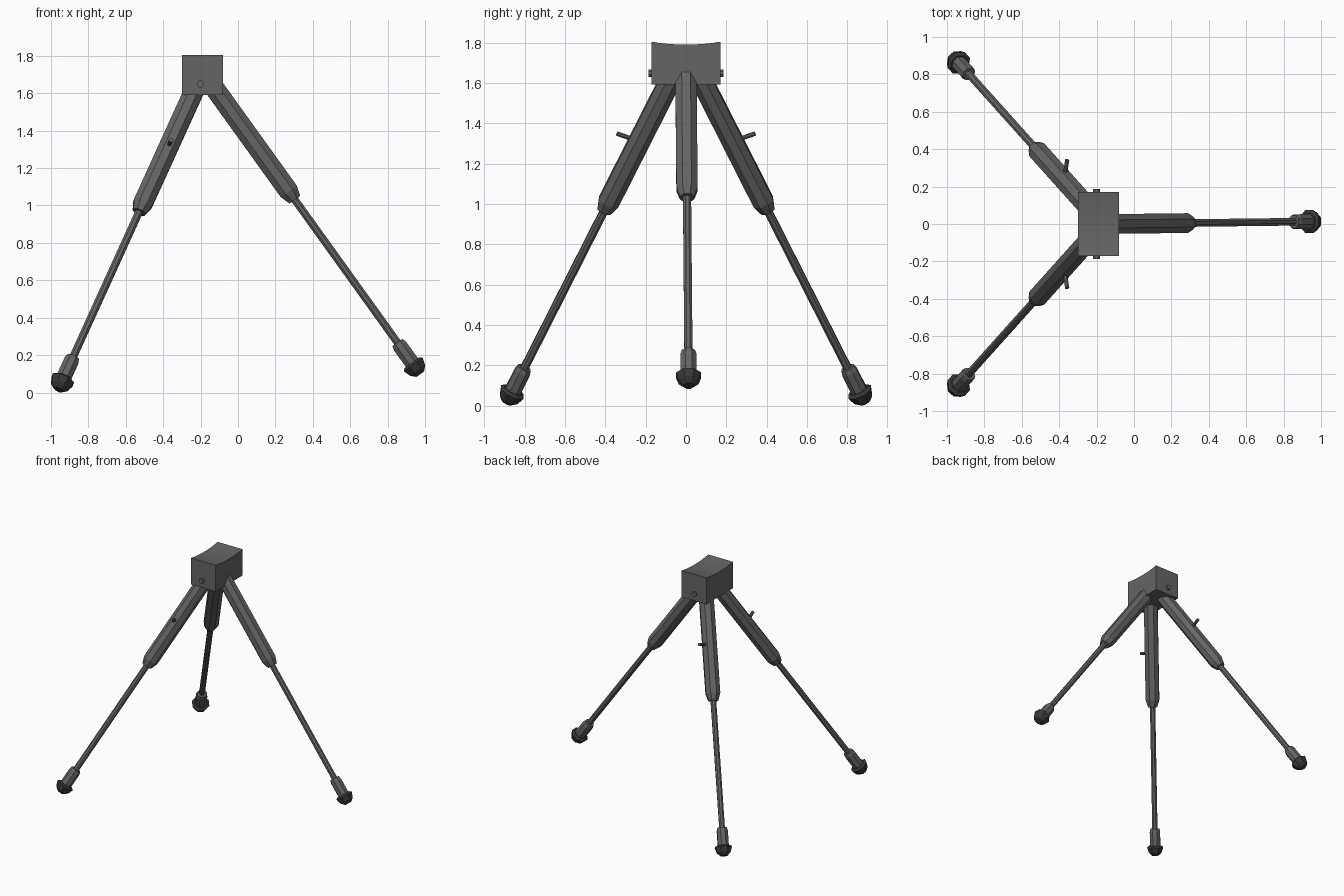
import bpy, bmesh, math
from mathutils import Vector, Matrix

if "Cube" in bpy.data.objects:
    bpy.data.objects.remove(bpy.data.objects["Cube"])


def material(name, v):
    m = bpy.data.materials.new(name)
    m.diffuse_color = (v, v, v, 1)
    m.use_nodes = True
    m.node_tree.nodes["Principled BSDF"].inputs["Base Color"].default_value = m.diffuse_color
    return m


BODY = material("dark_grey", 0.13)
RUBBER = material("rubber_black", 0.04)


def finish(name, bm, mat):
    bmesh.ops.recalc_face_normals(bm, faces=bm.faces[:])
    me = bpy.data.meshes.new(name)
    bm.to_mesh(me)
    bm.free()
    me.materials.append(mat)
    ob = bpy.data.objects.new(name, me)
    bpy.context.collection.objects.link(ob)
    return ob


def turned(name, base, top, profile, mat=BODY, sides=8):
    """Faceted turned part: profile is (distance from base towards top, radius)."""
    axis = (Vector(top) - Vector(base)).normalized()
    side = axis.cross(Vector((0, 0, 1))).normalized()
    up = side.cross(axis)
    bm = bmesh.new()
    rings = []
    for d, r in profile:
        ring = []
        for i in range(sides):
            a = 2 * math.pi * (i + 0.5) / sides
            ring.append(bm.verts.new(Vector(base) + axis * d
                                     + (side * math.cos(a) + up * math.sin(a)) * r))
        rings.append(ring)
    for a, b in zip(rings, rings[1:]):
        for i in range(sides):
            j = (i + 1) % sides
            bm.faces.new((a[i], a[j], b[j], b[i]))
    bm.faces.new(rings[0])
    bm.faces.new(rings[-1])
    return finish(name, bm, mat)


# Head block with a shallow saddle in its top
n, half, dip = 10, 0.17, 0.014
outline = [(-half, 1.592), (half, 1.592)]
for i in range(n + 1):
    t = 1 - 2 * i / n
    outline.append((half * t, 1.805 - dip * (1 - t * t)))
bm = bmesh.new()
face = bm.faces.new([bm.verts.new((-0.30, y, z)) for y, z in outline])
ext = bmesh.ops.extrude_face_region(bm, geom=[face])
bmesh.ops.translate(bm, vec=(0.22, 0, 0),
                    verts=[v for v in ext["geom"] if isinstance(v, bmesh.types.BMVert)])
finish("head_block", bm, BODY)

# Pivot pin through the head
turned("pivot_pin", (-0.20, -0.187, 1.65), (-0.20, 0.187, 1.65),
       [(0, 0.02), (0.374, 0.02)])

# Legs: foot centre and a point on the axis near the head
legs = {
    "front_leg": ((0.937, 0.013, 0.15), (-0.12, 0, 1.62)),
    "rear_leg_right": ((-0.937, -0.862, 0.068), (-0.245, -0.09, 1.59)),
    "rear_leg_left": ((-0.937, 0.862, 0.068), (-0.245, 0.09, 1.59)),
}
for name, (foot, head) in legs.items():
    turned(name + "_upper_tube", foot, head,
           [(1.085, 0.038), (1.14, 0.057), (1.88, 0.057)])
    turned(name + "_rod", foot, head, [(0.10, 0.022), (1.12, 0.022)])
    turned(name + "_collar", foot, head,
           [(0.0, 0.043), (0.12, 0.043), (0.145, 0.036)])
    turned(name + "_rubber_foot", foot, head,
           [(-0.064, 0.027), (-0.04, 0.053), (0.0, 0.067), (0.012, 0.05)], RUBBER)

# Locking levers on the two rear legs
for s, side in ((-1, "right"), (1, "left")):
    a, b = Vector((-0.375, 0.23 * s, 1.31)), Vector((-0.357, 0.343 * s, 1.35))
    turned("locking_lever_" + side, a, b, [(0, 0.012), ((b - a).length, 0.012)])
